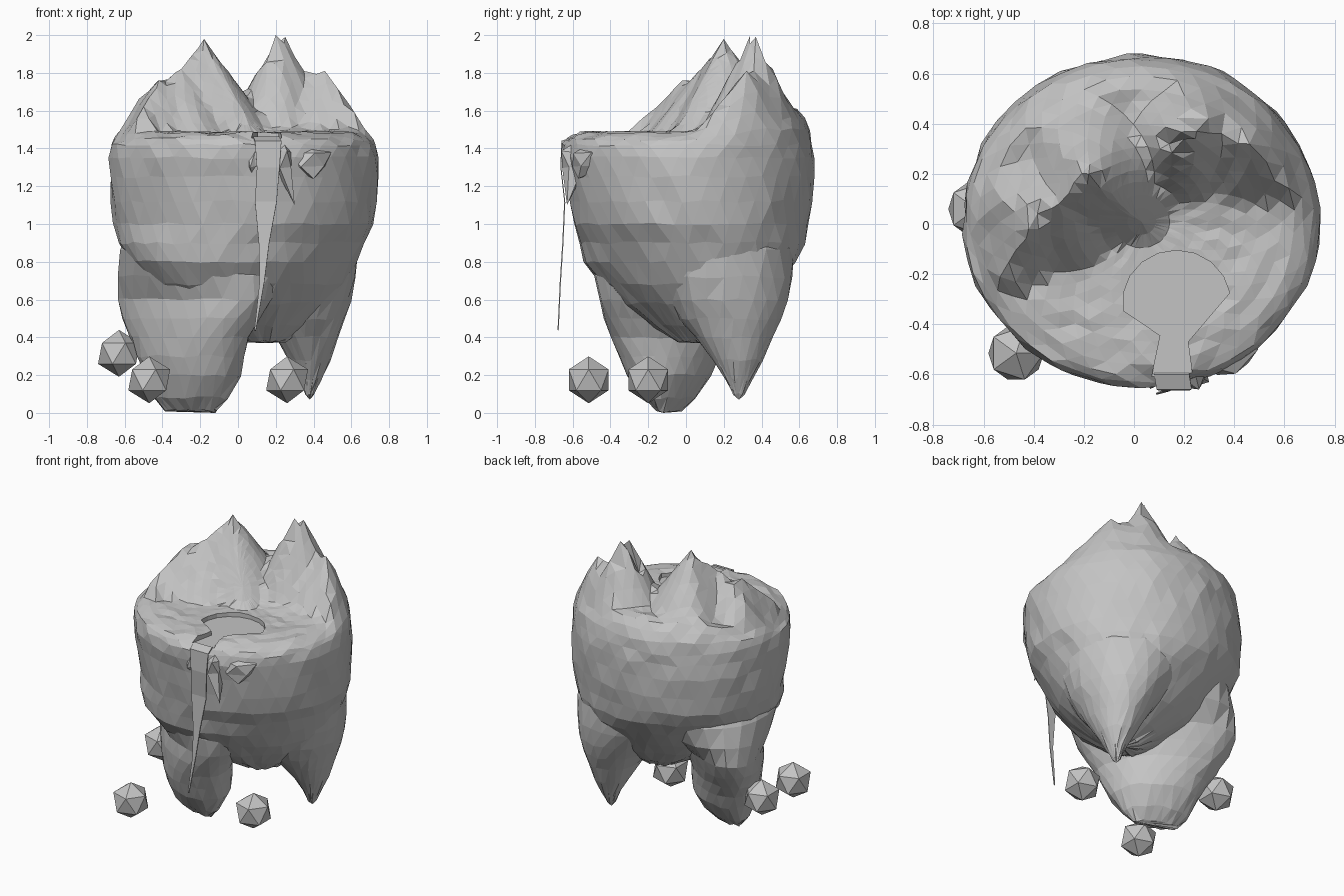
import bpy, bmesh, math, random
from mathutils import Vector

if "Cube" in bpy.data.objects:
    bpy.data.objects.remove(bpy.data.objects["Cube"])

random.seed(4)
stone = bpy.data.materials.new("pale_grey_stone")
stone.diffuse_color = (0.55, 0.55, 0.55, 1)
stone.use_nodes = True
stone.node_tree.nodes["Principled BSDF"].inputs["Base Color"].default_value = stone.diffuse_color


def add_object(name, bm):
    bmesh.ops.triangulate(bm, faces=bm.faces[:])
    bmesh.ops.recalc_face_normals(bm, faces=bm.faces[:])
    me = bpy.data.meshes.new(name)
    bm.to_mesh(me)
    bm.free()
    me.materials.append(stone)
    ob = bpy.data.objects.new(name, me)
    bpy.context.collection.objects.link(ob)
    return ob


def ring(z, cx, cy, a, b, turn, n, shift=0.0, jitter=0.008):
    """Slightly rough ellipse, its long axis turned by an angle in degrees."""
    t = math.radians(turn)
    pts = []
    for i in range(n):
        w = 2 * math.pi * (i + shift) / n - t
        k = 1 + random.uniform(-jitter, jitter) * 1.5
        u, v = a * k * math.cos(w), b * k * math.sin(w)
        pts.append(Vector((cx + u * math.cos(t) - v * math.sin(t),
                           cy + u * math.sin(t) + v * math.cos(t),
                           z + random.uniform(-jitter, jitter))))
    return pts


def shell(name, rings, bottom, top):
    """Closed skin over rings that all have the same point count."""
    bm = bmesh.new()
    loops = [[bm.verts.new(p) for p in r] for r in rings]
    n = len(loops[0])
    for lo, hi in zip(loops, loops[1:]):
        for i in range(n):
            j = (i + 1) % n
            bm.faces.new((lo[i], lo[j], hi[j], hi[i]))
    for loop, tip in ((loops[0], bottom), (loops[-1], top)):
        v = bm.verts.new(tip)
        for i in range(n):
            bm.faces.new((loop[i], loop[(i + 1) % n], v))
    return add_object(name, bm)


def boolean(target, other, operation):
    mod = target.modifiers.new(operation.lower(), 'BOOLEAN')
    mod.operation = operation
    mod.solver = 'EXACT'
    mod.object = other
    bpy.context.view_layer.objects.active = target
    bpy.ops.object.modifier_apply(modifier=mod.name)
    bpy.data.objects.remove(other, do_unlink=True)


# Mountain ridges: chains of crest points, with the slope of their sides
RIDGES = [
    (1.35, [(-0.18, 0.20, 1.98), (-0.30, 0.08, 1.82), (-0.42, -0.02, 1.76), (-0.50, -0.19, 1.62)]),
    (1.2, [(-0.30, 0.08, 1.82), (-0.46, 0.08, 1.74), (-0.56, 0.02, 1.58)]),
    (1.9, [(0.20, 0.34, 2.0), (0.25, 0.37, 1.99), (0.35, 0.36, 1.81)]),
    (1.25, [(0.35, 0.36, 1.81), (0.46, 0.32, 1.81), (0.64, 0.14, 1.60)]),
    (1.4, [(-0.16, 0.33, 1.68), (0.04, 0.30, 1.62), (0.14, 0.32, 1.78)]),
]


def land_height(x, y):
    best = 1.485 + 0.27 * min(max(y, 0), 0.5)
    p = Vector((x, y))
    for slope, chain in RIDGES:
        for s, e in zip(chain, chain[1:]):
            s2, d = Vector(s[:2]), Vector(e[:2]) - Vector(s[:2])
            t = min(1, max(0, (p - s2).dot(d) / d.length_squared))
            best = max(best, s[2] + t * (e[2] - s[2]) - slope * (p - s2 - d * t).length)
    return best


# Crown: tapered wall rings, then a mountainous top of shrinking rings
N = 40
walls = [(0.38, 0.14, 0.06, 0.12, 0.10, 32), (0.46, 0.11, 0.05, 0.27, 0.21, 32),
         (0.58, 0.07, 0.03, 0.44, 0.35, 32), (0.68, 0.05, 0.02, 0.55, 0.44, 32),
         (0.80, 0.03, 0.02, 0.63, 0.53, 32), (0.90, 0.02, 0.035, 0.66, 0.585, 20),
         (1.00, 0.03, 0.035, 0.69, 0.62, 0), (1.12, 0.03, 0.03, 0.70, 0.64, 0),
         (1.25, 0.03, 0.02, 0.71, 0.655, 0), (1.35, 0.03, 0.01, 0.71, 0.665, 0),
         (1.42, 0.03, 0.01, 0.70, 0.66, 0)]
rings = [ring(*w, N, 0.5 * k) for k, w in enumerate(walls)]
land = []
for k, f in enumerate((.975, .93, .87, .80, .73, .66, .59, .52, .45, .38, .31, .24, .16, .08)):
    pts = ring(0, 0.03, 0.01, 0.70 * f, 0.66 * f, 0, N, 0.5 * (k + len(walls)))
    for p in pts:
        rise = min(1, ((1 - f) / 0.15) ** 0.5)
        p.z = 1.42 + (land_height(p.x, p.y) - 1.42) * rise + random.uniform(-0.012, 0.012) * f
    land.append(pts)
# pull the nearest land points onto the sharp crest
inner = [p for r in land for p in r]
for _, chain in RIDGES:
    for crest in chain:
        if crest[2] > 1.74:
            min(inner, key=lambda p: math.hypot(p.x - crest[0], p.y - crest[1])).xyz = crest
crown = shell("crown_with_mountains", rings + land, (0.15, 0.06, 0.37),
              (0.03, 0.01, land_height(0.03, 0.01)))

# Two roots merged into the crown
roots = {
    "broad_root": ([(0.015, -0.25, -0.09, 0.15, 0.05, -20), (0.08, -0.25, -0.09, 0.21, 0.12, -25),
                    (0.20, -0.24, -0.09, 0.28, 0.19, -35), (0.30, -0.25, -0.09, 0.33, 0.21, -40),
                    (0.40, -0.26, -0.08, 0.39, 0.22, -45), (0.50, -0.25, -0.07, 0.46, 0.24, -45),
                    (0.60, -0.23, -0.055, 0.51, 0.26, -45), (0.73, -0.19, -0.04, 0.53, 0.36, -45),
                    (0.87, -0.14, -0.01, 0.51, 0.47, -45), (1.02, -0.10, 0.0, 0.46, 0.44, -45)],
                   (-0.12, -0.12, 0.0)),
    "pointed_root": ([(0.10, 0.38, 0.28, 0.025, 0.03, 0), (0.18, 0.385, 0.28, 0.06, 0.07, 0),
                      (0.28, 0.38, 0.275, 0.11, 0.13, 0), (0.40, 0.365, 0.255, 0.165, 0.205, 0),
                      (0.50, 0.345, 0.235, 0.22, 0.27, 0), (0.60, 0.32, 0.215, 0.28, 0.325, 0),
                      (0.72, 0.28, 0.18, 0.345, 0.38, 0), (0.87, 0.23, 0.14, 0.41, 0.43, 0),
                      (1.02, 0.18, 0.10, 0.40, 0.42, 0)], (0.38, 0.28, 0.07)),
}
for name, (levels, tip) in roots.items():
    loops = [ring(*l, 24, 0.5 * k + 0.23) for k, l in enumerate(levels)]
    z, cx, cy = levels[-1][:3]
    boolean(crown, shell(name, loops, tip, (cx, cy, z + 0.03)), 'UNION')

# Lake basin with an outlet channel through the front rim
arc = [(0.17 + 0.215 * math.cos(math.radians(a)), -0.31 + 0.205 * math.sin(math.radians(a)))
       for a in range(10, 191, 20)]
outline = arc + [(0.105, -0.445), (0.03, -0.80), (0.26, -0.80), (0.215, -0.47)]
bm = bmesh.new()
base = bm.faces.new([bm.verts.new((x, y, 1.455)) for x, y in outline])
up = bmesh.ops.extrude_face_region(bm, geom=[base])
bmesh.ops.translate(bm, vec=(0, 0, 0.1),
                    verts=[g for g in up["geom"] if isinstance(g, bmesh.types.BMVert)])
boolean(crown, add_object("lake_cutter", bm), 'DIFFERENCE')

# Waterfall: thin tapering ribbon
bm = bmesh.new()
levels = [(0.08, 0.22, -0.60, 1.462), (0.09, 0.23, -0.66, 1.44), (0.10, 0.22, -0.665, 1.30),
          (0.09, 0.205, -0.645, 1.12), (0.11, 0.165, -0.655, 0.90),
          (0.115, 0.14, -0.668, 0.70), (0.087, 0.095, -0.68, 0.44)]
rows = []
for x0, x1, y, z in levels:
    rows.append([bm.verts.new(p) for p in ((x0, y, z), (x1, y, z),
                                           (x1, y + 0.006, z - 0.006), (x0, y + 0.006, z - 0.006))])
for a, b in zip(rows, rows[1:]):
    for i in range(4):
        j = (i + 1) % 4
        bm.faces.new((a[i], a[j], b[j], b[i]))
bm.faces.new(rows[0])
bm.faces.new(rows[-1])
add_object("waterfall", bm)


def rock(name, loc, size, rough=0.0, point=None):
    bm = bmesh.new()
    bmesh.ops.create_icosphere(bm, subdivisions=1, radius=1)
    for v in bm.verts:
        k = 1 + random.uniform(-rough, rough)
        v.co = Vector([loc[i] + v.co[i] * size[i] * k for i in range(3)])
    if point:
        min(bm.verts, key=lambda v: v.co.z).co = point
    return add_object(name, bm)


# Jagged rocks around the waterfall lip
rock("lip_rock_left", (0.08, -0.60, 1.35), (0.05, 0.06, 0.10), 0.2)
rock("lip_rock_right", (0.24, -0.58, 1.34), (0.06, 0.08, 0.09), 0.2, (0.30, -0.63, 1.10))
rock("lip_rock_large", (0.37, -0.50, 1.34), (0.13, 0.115, 0.08), 0.12, (0.40, -0.57, 1.24))

# Loose boulders round the foot
for i, loc in enumerate([(-0.63, 0.06, 0.315), (-0.47, -0.515, 0.175), (0.26, -0.20, 0.175)]):
    rock("boulder_%d" % (i + 1), loc, (0.124, 0.124, 0.124))
